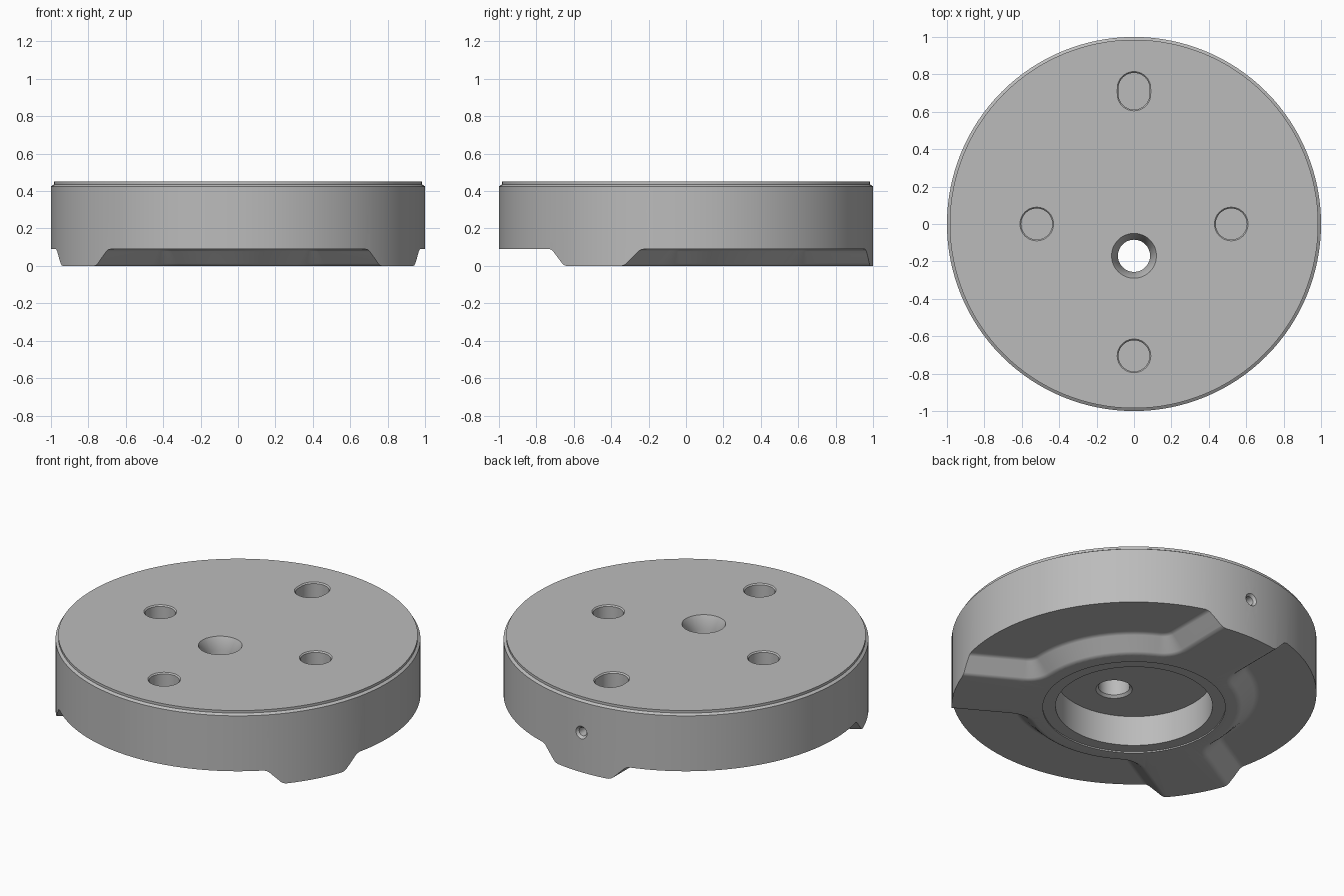
import bpy, bmesh, math
from mathutils import Matrix, Vector

if "Cube" in bpy.data.objects:
    bpy.data.objects.remove(bpy.data.objects["Cube"])

TOP, FLOOR, POCKET = 0.45, 0.19, 0.09

steel = bpy.data.materials.new("grey_steel")
steel.use_nodes = True
steel.diffuse_color = (0.5, 0.5, 0.5, 1)
steel.node_tree.nodes["Principled BSDF"].inputs["Base Color"].default_value = (0.5, 0.5, 0.5, 1)


def make_object(name, bm):
    bmesh.ops.recalc_face_normals(bm, faces=bm.faces)
    mesh = bpy.data.meshes.new(name)
    bm.to_mesh(mesh)
    bm.free()
    mesh.materials.append(steel)
    obj = bpy.data.objects.new(name, mesh)
    bpy.context.collection.objects.link(obj)
    return obj


def lathe(name, profile, steps, matrix=Matrix(), stretch=0):
    """Revolve (radius, z) points about z; stretch pulls the halves apart in y."""
    bm = bmesh.new()
    verts = [bm.verts.new((r, 0, z)) for r, z in profile]
    edges = [bm.edges.new(pair) for pair in zip(verts, verts[1:])]
    bmesh.ops.spin(bm, geom=verts + edges, cent=(0, 0, 0), axis=(0, 0, 1),
                   angle=math.tau, steps=steps)
    bmesh.ops.remove_doubles(bm, verts=bm.verts, dist=1e-4)
    for v in bm.verts:
        if abs(v.co.y) > 1e-3:
            v.co.y += math.copysign(stretch, v.co.y)
    bm.transform(matrix)
    return make_object(name, bm)


def polar(radius, angle):
    return Vector((radius * math.cos(angle), radius * math.sin(angle)))


def pocket_outline(middle, d, hub=0.58, arm=0.185, fillet=0.15):
    """Outline of the space between two arms, moved outward from hub and arms by d."""
    half = []
    reach = hub + fillet
    tilt = math.asin((arm + fillet) / reach)
    edge = math.radians(60)
    centre = polar(reach, edge - tilt)
    side = edge + math.pi / 2
    half.append(polar(1.3, edge) - polar(arm + d, side))
    start, end = side, edge - tilt + math.pi
    for i in range(9):
        half.append(centre + polar(fillet - d, start + (end - start) * i / 8))
    for i in range(1, 8):
        half.append(polar(hub + d, (edge - tilt) * (1 - i / 8)))
    mirrored = [Vector((p.x, -p.y)) for p in reversed(half)]
    points = half + [polar(hub + d, 0)] + mirrored + [Vector((2.6, 0))]
    turn = Matrix.Rotation(middle, 2)
    return [turn @ p for p in points]


def pocket_cutter(middle):
    # Sloped wall with softened upper and lower edges
    section = [(-0.024, -0.002), (0, 0.004), (0.012, 0.012),
               (0.078, 0.078), (0.09, 0.086), (0.108, POCKET)]
    bm = bmesh.new()
    rings = [[bm.verts.new((p.x, p.y, z)) for p in pocket_outline(middle, d)]
             for d, z in section]
    for low, high in zip(rings, rings[1:]):
        for i in range(len(low)):
            bm.faces.new((low[i - 1], low[i], high[i], high[i - 1]))
    bm.faces.new(rings[0])
    bm.faces.new(rings[-1])
    return make_object("pocket_cutter", bm)


# Round body with stepped top rim, and the bore open underneath
body = lathe("round_plate", [
    (0, FLOOR), (0.43, FLOOR), (0.43, 0.008), (0.5, 0.008), (0.5, 0), (1, 0),
    (1, 0.425), (0.985, 0.435), (0.985, TOP), (0, TOP)], 128)

cutters = [pocket_cutter(math.radians(30 + 120 * k)) for k in range(3)]

# Blind pin holes and the slotted hole at the back
pin_hole = [(0, 0.25), (0.083, 0.25), (0.083, TOP - 0.007), (0.09, TOP),
            (0.09, 0.5), (0, 0.5)]
for x, y, stretch in [(-0.52, 0, 0), (0.52, 0, 0), (0, -0.705, 0), (0, 0.71, 0.015)]:
    cutters.append(lathe("pin_cutter", pin_hole, 40, Matrix.Translation((x, y, 0)), stretch))

# Countersunk through hole into the bore
cutters.append(lathe("through_cutter", [
    (0, 0.15), (0.1, 0.15), (0.1, FLOOR), (0.086, FLOOR + 0.014),
    (0.086, TOP - 0.07), (0.12, TOP), (0.12, 0.5), (0, 0.5)], 48,
    Matrix.Translation((0, -0.17, 0))))

# Small drilled hole in the back of the rim
cutters.append(lathe("rim_cutter", [
    (0, -0.12), (0.025, -0.12), (0.025, -0.015), (0.038, 0), (0.038, 0.1), (0, 0.1)], 24,
    Matrix.Translation((0, 1, 0.24)) @ Matrix.Rotation(-math.pi / 2, 4, "X")))

bpy.ops.object.select_all(action="DESELECT")
bpy.context.view_layer.objects.active = body
body.select_set(True)
for cutter in cutters:
    mod = body.modifiers.new("cut", "BOOLEAN")
    mod.operation, mod.solver, mod.object = "DIFFERENCE", "EXACT", cutter
    bpy.ops.object.modifier_apply(modifier=mod.name)
    bpy.data.objects.remove(cutter)

bpy.ops.object.shade_smooth_by_angle(angle=math.radians(28))
weighted = body.modifiers.new("even_shading", "WEIGHTED_NORMAL")
weighted.keep_sharp = True
